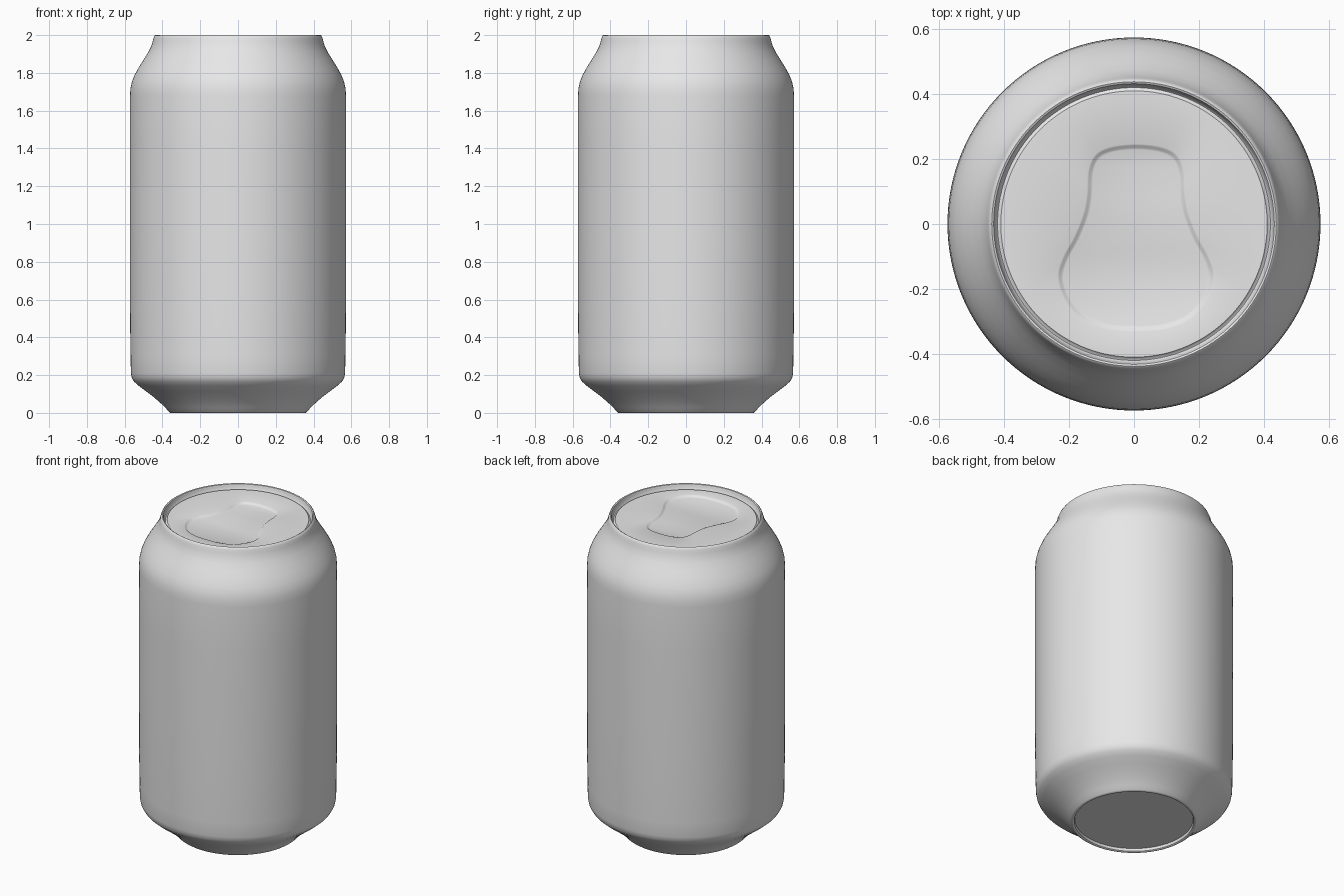
import bpy, bmesh, math
from mathutils import Vector

if "Cube" in bpy.data.objects:
    bpy.data.objects.remove(bpy.data.objects["Cube"])

SEG = 128
metal = bpy.data.materials.new("plain_grey_metal")
metal.diffuse_color = (0.8, 0.8, 0.8, 1)
metal.use_nodes = True
metal.node_tree.nodes["Principled BSDF"].inputs["Base Color"].default_value = metal.diffuse_color


def finish(name, bm, angle):
    mesh = bpy.data.meshes.new(name)
    bmesh.ops.recalc_face_normals(bm, faces=bm.faces)
    bm.to_mesh(mesh)
    bm.free()
    mesh.materials.append(metal)
    obj = bpy.data.objects.new(name, mesh)
    bpy.context.collection.objects.link(obj)
    bpy.ops.object.select_all(action='DESELECT')
    obj.select_set(True)
    bpy.context.view_layer.objects.active = obj
    bpy.ops.object.shade_smooth_by_angle(angle=math.radians(angle))
    return obj


def skin(bm, loops):
    """Join equal-length closed rings of points with quads."""
    rings = [[bm.verts.new(p) for p in loop] for loop in loops]
    for a, b in zip(rings, rings[1:]):
        n = len(a)
        for i in range(n):
            j = (i + 1) % n
            bm.faces.new((a[i], a[j], b[j], b[i]))
    return rings


def spline(a, b, c, d, t):
    return 0.5 * (2 * b + (c - a) * t + (2 * a - 5 * b + 4 * c - d) * t * t
                  + (3 * b - a - 3 * c + d) * t ** 3)


def ring(r, z):
    return [(r * math.cos(2 * math.pi * i / SEG), r * math.sin(2 * math.pi * i / SEG), z)
            for i in range(SEG)]


# Can body: recessed base, foot, straight wall, shoulder, rim and lid groove
profile = [(0.342, 0.02), (0.345, 0.004), (0.35, 0), (0.358, 0), (0.366, 0.006),
           (0.385, 0.028), (0.41, 0.052), (0.445, 0.083), (0.485, 0.113),
           (0.525, 0.143), (0.55, 0.165), (0.562, 0.185), (0.567, 0.21),
           (0.569, 0.3), (0.572, 0.55), (0.573, 1.0), (0.573, 1.4), (0.572, 1.68),
           (0.569, 1.72), (0.561, 1.755), (0.547, 1.79), (0.525, 1.83),
           (0.5, 1.87), (0.475, 1.91), (0.46, 1.94), (0.452, 1.965),
           (0.447, 1.985), (0.442, 1.997), (0.437, 2.0), (0.431, 1.997),
           (0.427, 1.985), (0.424, 1.968), (0.419, 1.963), (0.412, 1.966),
           (0.408, 1.972)]
bm = bmesh.new()
rings = skin(bm, [ring(r, z) for r, z in profile])
bm.faces.new(rings[0])
finish("can_body", bm, 40)

# Lid: flat panel with a shallow pear-shaped recess
half = [(0, 0.243), (0.075, 0.235), (0.122, 0.212), (0.144, 0.165), (0.149, 0.09),
        (0.16, 0.03), (0.188, -0.04), (0.223, -0.105), (0.238, -0.165),
        (0.215, -0.235), (0.165, -0.29), (0.09, -0.32), (0, -0.327)]
pts = [Vector(p) for p in half] + [Vector((-x, y)) for x, y in half[-2:0:-1]]
n = len(pts)
outline = [spline(pts[i - 1], pts[i], pts[(i + 1) % n], pts[(i + 2) % n], k / 8)
           + Vector((0.006, 0)) for i in range(n) for k in range(8)]
m = len(outline)


def inset(d, z):
    loop = []
    for i, p in enumerate(outline):
        t = (outline[(i + 1) % m] - outline[i - 1]).normalized()
        loop.append((p.x + t.y * d, p.y - t.x * d, z))
    return loop


edge = []
for p in outline:
    u = p.normalized() * 0.409
    edge.append((u.x, u.y, 1.972))
bm = bmesh.new()
rings = skin(bm, [edge, inset(-0.003, 1.972), inset(0.002, 1.970),
                  inset(0.009, 1.963), inset(0.015, 1.961)])
bm.faces.new(rings[-1])
bm.normal_update()
lid = finish("can_lid", bm, 32)
# An open panel: make sure it faces up
if sum(f.normal.z * f.area for f in lid.data.polygons) < 0:
    lid.data.flip_normals()
